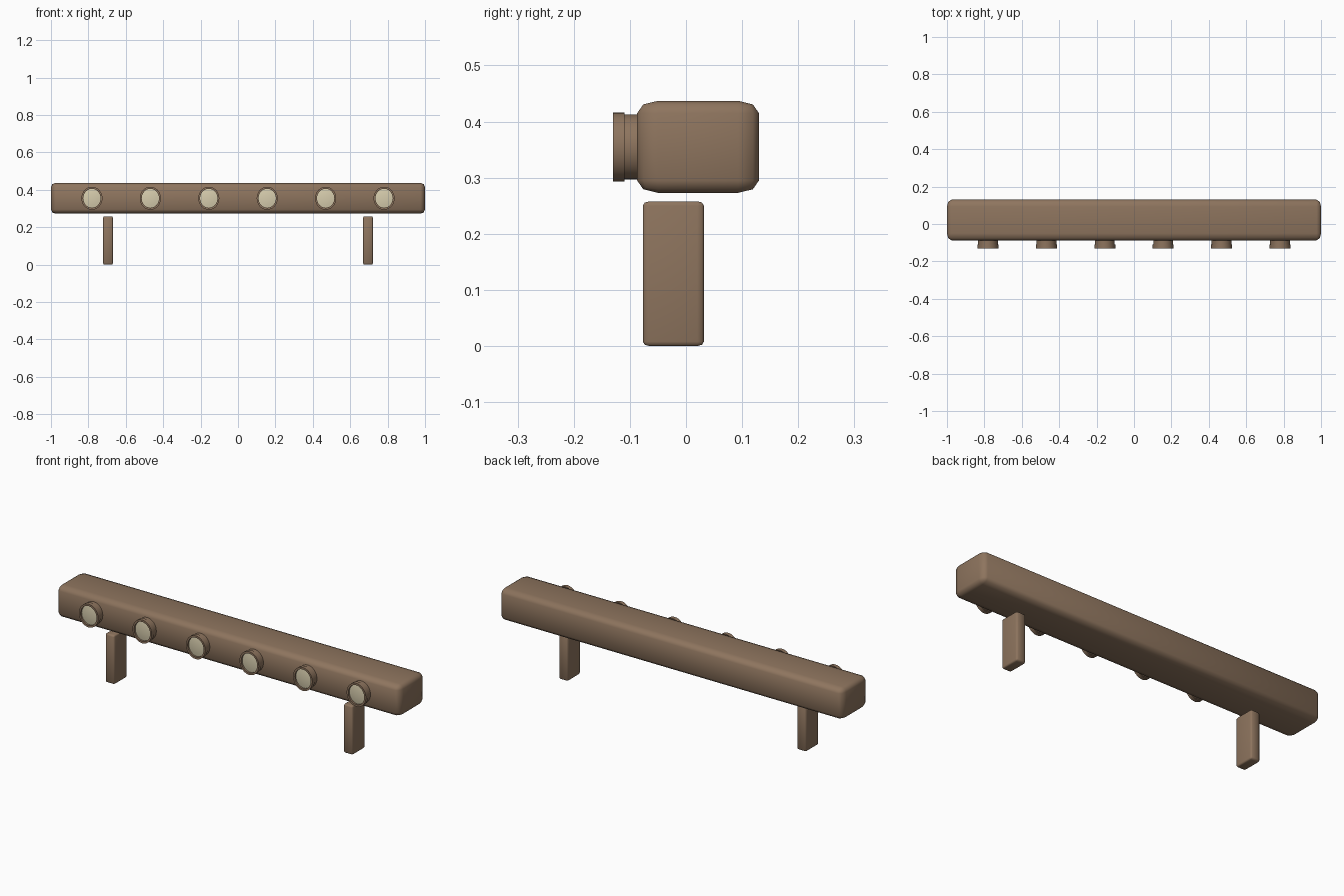
import bpy, bmesh, math
from mathutils import Matrix

if "Cube" in bpy.data.objects:
    bpy.data.objects.remove(bpy.data.objects["Cube"])


def material(name, rgb):
    m = bpy.data.materials.new(name)
    m.diffuse_color = (*rgb, 1)
    m.use_nodes = True
    m.node_tree.nodes["Principled BSDF"].inputs["Base Color"].default_value = m.diffuse_color
    return m


brown = material("warm_brown", (0.27, 0.176, 0.112))
cream = material("pale_cream", (0.68, 0.61, 0.42))


def finish(name, bm, mat, angle):
    bmesh.ops.recalc_face_normals(bm, faces=bm.faces)
    mesh = bpy.data.meshes.new(name)
    bm.to_mesh(mesh)
    bm.free()
    mesh.materials.append(mat)
    ob = bpy.data.objects.new(name, mesh)
    bpy.context.collection.objects.link(ob)
    bpy.ops.object.select_all(action='DESELECT')
    ob.select_set(True)
    bpy.context.view_layer.objects.active = ob
    bpy.ops.object.shade_smooth_by_angle(angle=math.radians(angle))
    return ob


def rounded_box(name, lo, hi, radii, mat):
    """Box between two corners, rounded by a different radius on each axis."""
    size = [b - a for a, b in zip(lo, hi)]
    centre = [(a + b) / 2 for a, b in zip(lo, hi)]
    bm = bmesh.new()
    bmesh.ops.create_cube(bm, size=1)
    bmesh.ops.scale(bm, vec=[s / r for s, r in zip(size, radii)], verts=bm.verts)
    bmesh.ops.bevel(bm, geom=bm.edges[:], offset=1, segments=2, profile=0.5,
                    affect='EDGES')
    bmesh.ops.scale(bm, vec=radii, verts=bm.verts)
    bmesh.ops.translate(bm, vec=centre, verts=bm.verts)
    return finish(name, bm, mat, 60)


def lathe(name, profile, x, z, mat, sides=32):
    """Spin (radius, y) points around a front-facing axis, slightly oval."""
    bm = bmesh.new()
    rings = []
    for r, y in profile:
        if r == 0:
            rings.append([bm.verts.new((x, y, z))] * sides)
            continue
        rings.append([bm.verts.new((x + 0.915 * r * math.cos(a), y, z + r * math.sin(a)))
                      for a in (2 * math.pi * i / sides for i in range(sides))])
    for a, b in zip(rings, rings[1:]):
        for i in range(sides):
            j = (i + 1) % sides
            bm.faces.new(list(dict.fromkeys((a[i], a[j], b[j], b[i]))))
    return finish(name, bm, mat, 40)


# Long rounded bar
rounded_box("bar_housing", (-1, -0.087, 0.273), (1, 0.13, 0.437),
            (0.024, 0.037, 0.022), brown)

# Two mounting legs
for side, label in ((-1, "left"), (1, "right")):
    rounded_box(label + "_leg", (side * 0.695 - 0.026, -0.077, 0),
                (side * 0.695 + 0.026, 0.032, 0.258), (0.006, 0.012, 0.008), brown)

# Six lamps: stepped barrel with a rim, and a recessed lens
barrel = [(0.0, -0.08), (0.058, -0.08), (0.058, -0.11), (0.0615, -0.11),
          (0.0615, -0.13), (0.051, -0.13), (0.051, -0.116), (0.0, -0.116)]
lens = [(0.0, -0.115), (0.0505, -0.115), (0.0505, -0.121), (0.035, -0.1235),
        (0.018, -0.125), (0.0, -0.1255)]
for i in range(6):
    x = -0.781 + i * 0.3124
    lathe(f"lamp_barrel_{i + 1}", barrel, x, 0.355, brown)
    lathe(f"lamp_lens_{i + 1}", lens, x, 0.355, cream)
